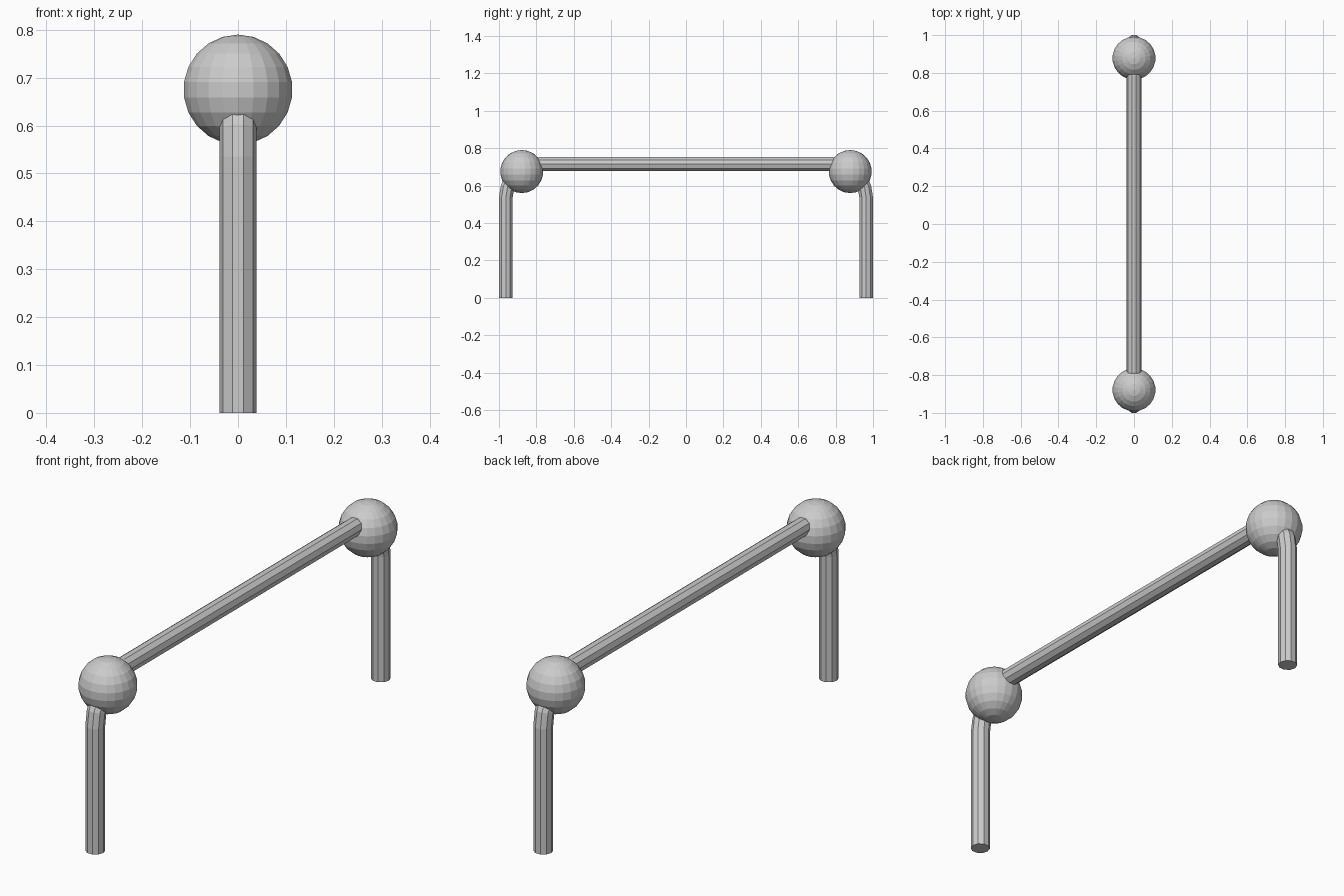
import bpy, bmesh
from math import sin, cos, pi

if "Cube" in bpy.data.objects:
    bpy.data.objects.remove(bpy.data.objects["Cube"])

SIDES, R = 10, 0.0385        # tube section
LEG_Y, BAR_Z = 0.9634, 0.715 # tube centre lines
BEND, STEPS = 0.18, 5        # corner bend


def add_object(name, bm):
    bmesh.ops.recalc_face_normals(bm, faces=bm.faces)
    mesh = bpy.data.meshes.new(name)
    bm.to_mesh(mesh)
    bm.free()
    obj = bpy.data.objects.new(name, mesh)
    bpy.context.collection.objects.link(obj)
    return obj


# Path stations (y, z, angle): right leg, bend, then mirrored for the left leg
half = [(LEG_Y, 0.0, 0.0)]
for i in range(STEPS + 1):
    a = pi / 2 * i / STEPS
    half.append((LEG_Y - BEND + BEND * cos(a), BAR_Z - BEND + BEND * sin(a), a))
path = half + [(-y, z, pi - a) for y, z, a in reversed(half)]

# Bent tube: both legs and the crossbar in one sweep
bm = bmesh.new()
rings = []
for y, z, a in path:
    ring = []
    for k in range(SIDES):
        t = 2 * pi * k / SIDES
        d = R * sin(t)
        ring.append(bm.verts.new((R * cos(t), y + d * cos(a), z + d * sin(a))))
    rings.append(ring)
for r0, r1 in zip(rings, rings[1:]):
    for k in range(SIDES):
        n = (k + 1) % SIDES
        bm.faces.new((r0[k], r0[n], r1[n], r1[k]))
bm.faces.new(rings[0])
bm.faces.new(rings[-1])
add_object("bent_rail", bm)

# Ball at each corner
for name, side in (("front_ball", -1), ("back_ball", 1)):
    bm = bmesh.new()
    bmesh.ops.create_uvsphere(bm, u_segments=22, v_segments=11, radius=0.115)
    bmesh.ops.translate(bm, verts=bm.verts, vec=(0, side * 0.878, 0.675))
    add_object(name, bm)
